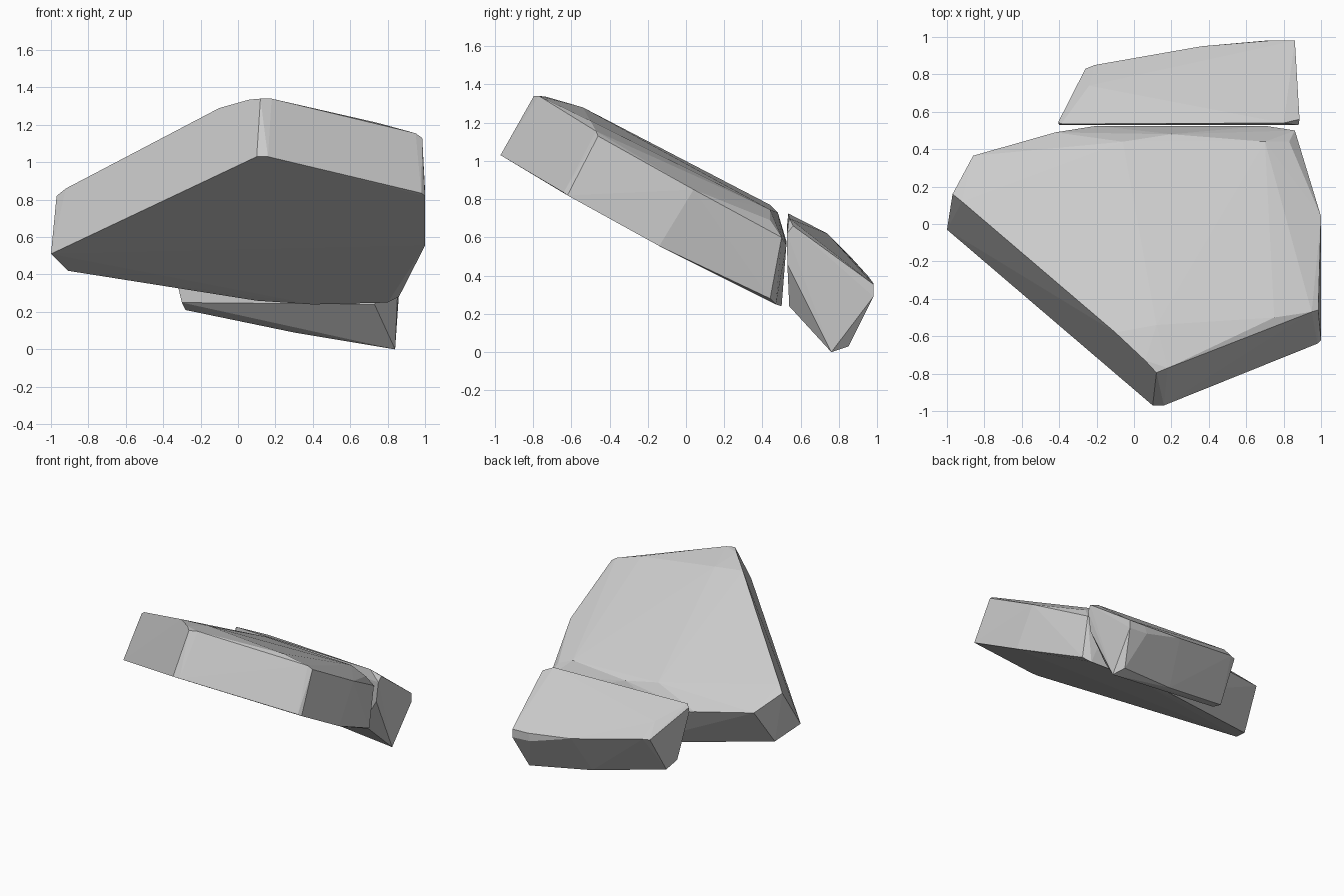
import bpy, bmesh


def stone(name, points):
    """Faceted rock wrapped around its corner points."""
    bm = bmesh.new()
    for p in points:
        bm.verts.new(p)
    res = bmesh.ops.convex_hull(bm, input=bm.verts)
    loose = [v for v in bm.verts if not v.link_faces]
    bmesh.ops.delete(bm, geom=loose, context='VERTS')
    bmesh.ops.dissolve_limit(bm, angle_limit=0.02, verts=bm.verts, edges=bm.edges)
    bmesh.ops.recalc_face_normals(bm, faces=bm.faces)
    mesh = bpy.data.meshes.new(name)
    bm.to_mesh(mesh)
    bm.free()
    obj = bpy.data.objects.new(name, mesh)
    bpy.context.collection.objects.link(obj)
    return obj


# Large tilted slab: underside outline, upper rim, raised crown, broken back end
large_under = [(-1, -.03, .51), (-.91, .17, .42), (.1, .48, .26), (.4, .5, .24),
               (.8, .47, .25), (.86, .44, .28), (1, -.14, .555), (1, -.62, .82),
               (.98, -.64, .835), (.16, -.97, 1.03), (.1, -.97, 1.03)]
large_rim = [(-.97, .16, .82), (-.86, .365, .71), (-.42, .49, .65), (-.2, .525, .58),
             (.7, .525, .56), (.86, .5, .6), (1, .04, .85), (.985, -.46, 1.13),
             (.95, -.47, 1.155), (.18, -.77, 1.34), (.12, -.795, 1.34), (.06, -.73, 1.335)]
large_crown = [(-.92, .12, .86), (-.1, -.58, 1.29), (.12, -.54, 1.28), (.75, -.5, 1.21),
               (-.06, .44, .77), (.7, .44, .745), (.83, .44, .69), (.2, .48, .73)]
stone("large_slab", large_under + large_rim + large_crown)

# Broken-off smaller slab behind it
small_top = [(-.39, .535, .725), (-.405, .545, .70), (-.24, .74, .62), (-.26, .83, .51),
             (-.21, .85, .51), (.36, .95, .40), (.72, .98, .36), (.86, .98, .355),
             (.885, .56, .66), (.8, .54, .70)]
small_under = [(.86, .98, .29), (.7, .98, .30), (.84, .76, 0), (.8, .85, .03),
               (.3, .76, .09), (-.28, .65, .21), (-.30, .54, .25), (.73, .54, .24)]
small_break = [(-.4, .528, .66), (.88, .528, .62), (.86, .53, .46)]
stone("small_slab", small_top + small_under + small_break)
